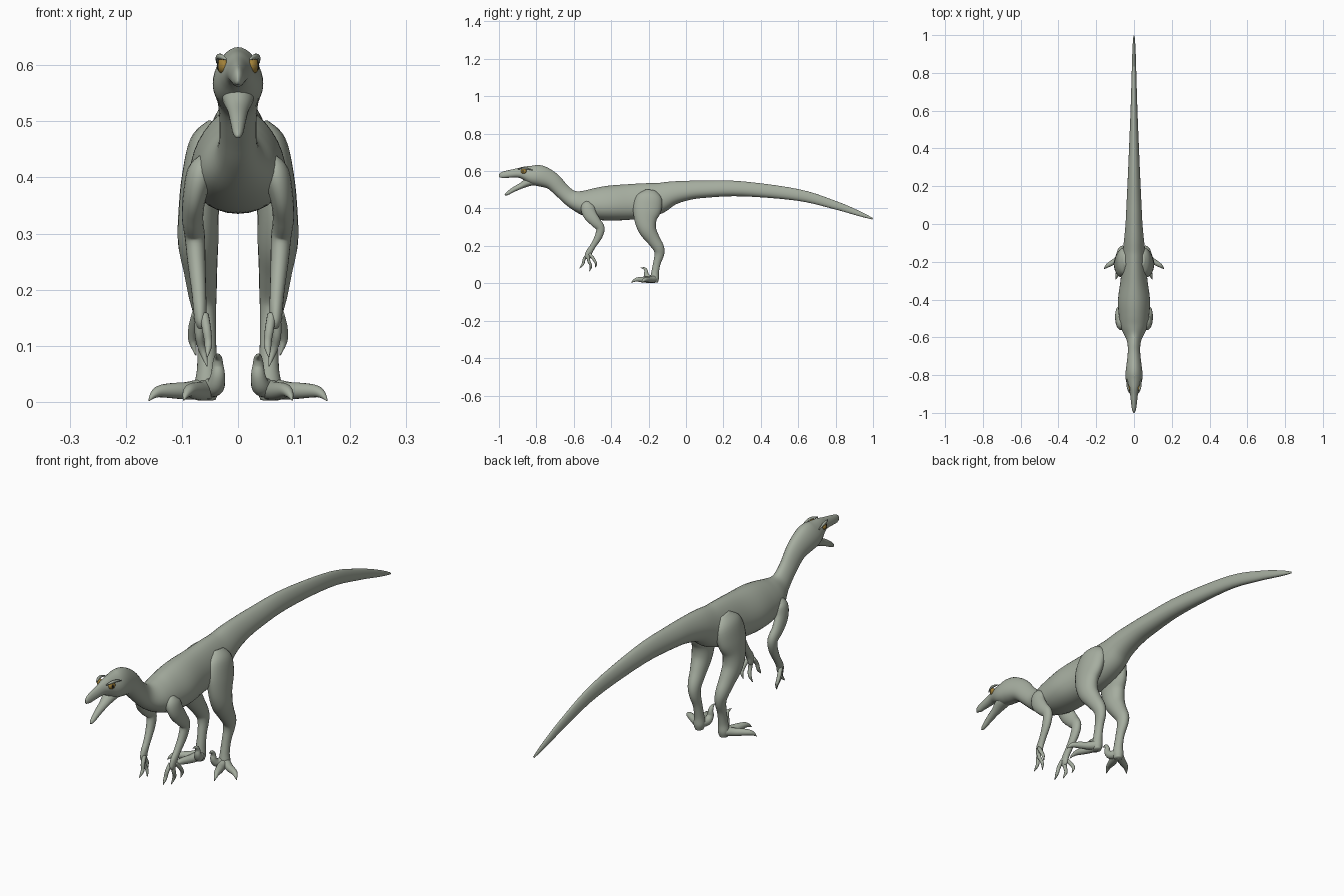
import bpy, bmesh, math
from mathutils import Vector


def material(name, rgb):
    m = bpy.data.materials.new(name)
    m.diffuse_color = (*rgb, 1)
    return m


SKIN = material("grey_green_skin", (0.38, 0.42, 0.35))
EYE = material("ochre_eye", (0.36, 0.22, 0.04))
PUPIL = material("dark_pupil", (0.02, 0.02, 0.015))


def spline(pts, steps):
    """Catmull-Rom through tuples of any length."""
    out = []
    for i in range(len(pts) - 1):
        p0, p1 = pts[max(i - 1, 0)], pts[i]
        p2, p3 = pts[i + 1], pts[min(i + 2, len(pts) - 1)]
        for k in range(steps):
            t = k / steps
            out.append([0.5 * (2 * b + (c - a) * t + (2 * a - 5 * b + 4 * c - d) * t * t
                               + (3 * b - a - 3 * c + d) * t ** 3)
                        for a, b, c, d in zip(p0, p1, p2, p3)])
    out.append(list(pts[-1]))
    return out


def loft(name, pts, sides=20, steps=5, egg=0.0, sx=1):
    """Tube through (x, y, z, half width, half depth); egg widens the underside."""
    rows = spline(pts, steps)
    pos = [Vector((sx * r[0], r[1], r[2])) for r in rows]
    bm = bmesh.new()
    rings = []
    for i, r in enumerate(rows):
        t = (pos[min(i + 1, len(pos) - 1)] - pos[max(i - 1, 0)]).normalized()
        side = Vector((1, 0, 0))
        side = (side - t * side.dot(t)).normalized()
        up = side.cross(t)
        w, h = max(r[3], 0.0008), max(r[4], 0.0008)
        ring = []
        for k in range(sides):
            a = 2 * math.pi * k / sides
            c, s = math.cos(a), math.sin(a)
            ring.append(bm.verts.new(pos[i] + side * (w * c * (1 - egg * s)) + up * (h * s)))
        rings.append(ring)
    for a, b in zip(rings, rings[1:]):
        for k in range(sides):
            j = (k + 1) % sides
            bm.faces.new((a[k], a[j], b[j], b[k]))
    for ring in (rings[0], rings[-1]):
        centre = bm.verts.new(sum((v.co for v in ring), Vector()) / sides)
        for k in range(sides):
            bm.faces.new((ring[k], ring[(k + 1) % sides], centre))
    bmesh.ops.recalc_face_normals(bm, faces=bm.faces)
    return finish(name, bm, SKIN)


def finish(name, bm, mat):
    me = bpy.data.meshes.new(name)
    bm.to_mesh(me)
    bm.free()
    me.materials.append(mat)
    me.shade_smooth()
    ob = bpy.data.objects.new(name, me)
    bpy.context.collection.objects.link(ob)
    return ob


def ball(name, loc, size, mat, turn):
    bm = bmesh.new()
    bmesh.ops.create_uvsphere(bm, u_segments=20, v_segments=12, radius=1)
    ob = finish(name, bm, mat)
    ob.location, ob.scale, ob.rotation_euler = loc, size, (0, 0, turn)


def round_path(*pts):
    return [(x, y, z, r, r) for x, y, z, r in pts]


# Snout, skull, neck, trunk and tail: (y, z, half width, half height)
body = [(-.998, .568, .003, .004), (-.985, .577, .010, .016), (-.95, .584, .015, .020),
        (-.90, .590, .021, .025), (-.865, .589, .031, .036), (-.82, .579, .043, .052),
        (-.775, .573, .043, .056), (-.715, .546, .036, .047), (-.66, .492, .032, .041),
        (-.61, .452, .038, .046), (-.55, .432, .066, .066), (-.48, .426, .079, .085),
        (-.40, .429, .083, .094), (-.30, .435, .070, .095), (-.22, .441, .064, .094),
        (-.15, .455, .058, .084), (-.08, .480, .051, .065), (0, .495, .044, .053),
        (.10, .503, .039, .046), (.30, .505, .030, .040), (.60, .472, .018, .031),
        (.80, .417, .012, .022), (.93, .371, .008, .013), (.998, .345, .003, .004)]
loft("body", [(0, *p) for p in body], sides=32, steps=5, egg=0.2)

# Open lower jaw
jaw = [(-.968, .473, .003, .003), (-.955, .480, .009, .009), (-.92, .502, .014, .013),
       (-.88, .522, .019, .016), (-.84, .543, .028, .024), (-.79, .558, .030, .028)]
loft("lower_jaw", [(0, *p) for p in jaw], egg=0.1)

for sx, tag in ((1, "left"), (-1, "right")):
    # Eyes, pupils and brow ridges
    ball("eye_" + tag, (sx * .0275, -.868, .599), (.0095, .016, .0135), EYE, sx * -.35)
    ball("pupil_" + tag, (sx * .0355, -.871, .599), (.002, .004, .008), PUPIL, sx * -.35)
    loft("brow_" + tag, round_path((.022, -.897, .611, .002), (.030, -.875, .615, .005),
         (.035, -.85, .614, .005), (.037, -.82, .605, .002)), sides=10, sx=sx)

    # Arm
    loft("arm_" + tag, [(.055, -.52, .435, .012, .015), (.066, -.525, .41, .024, .036),
         (.077, -.515, .37, .021, .036), (.081, -.485, .33, .019, .029),
         (.077, -.458, .295, .018, .023), (.074, -.468, .25, .016, .020),
         (.070, -.497, .20, .013, .015), (.068, -.517, .168, .012, .017),
         (.067, -.524, .142, .010, .017), (.067, -.526, .130, .004, .008)], sx=sx)
    # Clawed fingers
    fingers = [((.060, -.528, .155, .008), (.056, -.544, .130, .008), (.053, -.549, .108, .007),
                (.053, -.556, .096, .006), (.055, -.570, .080, .001)),
               ((.068, -.524, .145, .009), (.069, -.520, .120, .008), (.066, -.511, .100, .007),
                (.061, -.509, .085, .006), (.055, -.517, .063, .001)),
               ((.074, -.516, .158, .008), (.080, -.498, .135, .008), (.082, -.485, .115, .007),
                (.080, -.481, .103, .006), (.075, -.484, .083, .001))]
    for i, f in enumerate(fingers):
        loft(f"finger_{i + 1}_{tag}", round_path(*f), sides=12, sx=sx)

    # Leg: thigh, shank and upper foot
    loft("leg_" + tag, [(.040, -.19, .495, .015, .03), (.052, -.195, .46, .034, .068),
         (.063, -.208, .40, .037, .076), (.070, -.216, .34, .036, .060),
         (.071, -.205, .285, .036, .047), (.067, -.175, .235, .030, .036),
         (.063, -.147, .19, .025, .030), (.059, -.143, .155, .020, .026),
         (.056, -.155, .11, .017, .020), (.055, -.165, .06, .018, .020),
         (.056, -.168, .025, .022, .023), (.056, -.168, .003, .016, .018)], sides=24, sx=sx)
    # Toes with claws and the raised sickle claw
    toes = {"outer_toe": ((.055, -.165, .024, .020), (.088, -.188, .020, .016),
                          (.115, -.205, .020, .014), (.138, -.219, .019, .011),
                          (.150, -.229, .013, .007), (.159, -.237, .002, .001)),
            "middle_toe": ((.055, -.168, .022, .020), (.066, -.205, .019, .017),
                           (.077, -.235, .020, .015), (.086, -.262, .020, .011),
                           (.092, -.278, .014, .007), (.097, -.293, .003, .001)),
            "sickle_toe": ((.053, -.172, .026, .018), (.041, -.198, .028, .017),
                           (.036, -.212, .046, .013), (.036, -.213, .065, .010),
                           (.036, -.222, .079, .007), (.038, -.243, .083, .001))}
    for part, p in toes.items():
        loft(f"{part}_{tag}", round_path(*p), sides=14, sx=sx)
